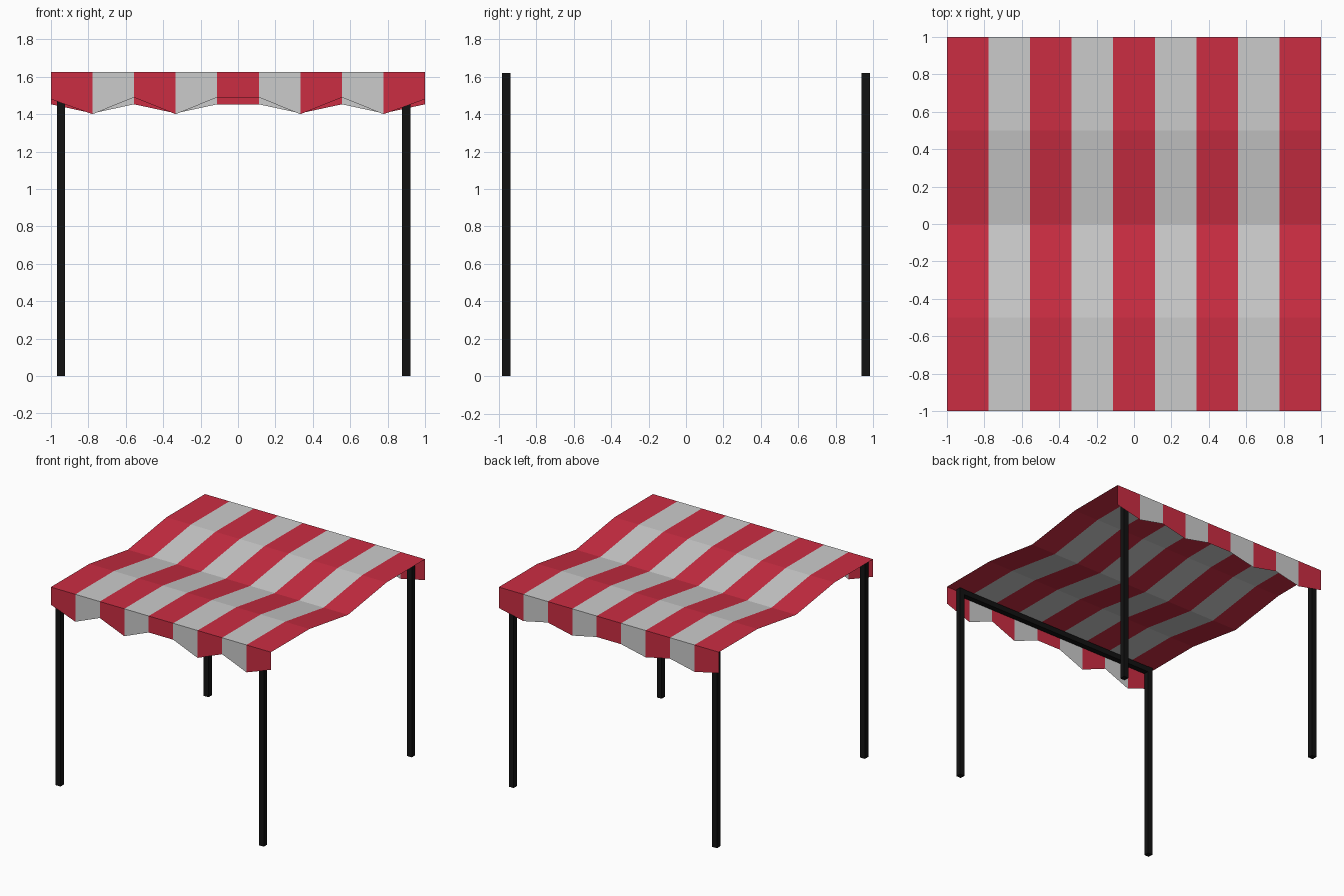
import bpy, bmesh

if "Cube" in bpy.data.objects:
    bpy.data.objects.remove(bpy.data.objects["Cube"])


def material(name, rgb):
    m = bpy.data.materials.new(name)
    m.diffuse_color = (*rgb, 1)
    m.use_nodes = True
    m.node_tree.nodes["Principled BSDF"].inputs["Base Color"].default_value = m.diffuse_color
    return m


red = material("red_cloth", (0.60, 0.026, 0.055))
grey = material("pale_cloth", (0.70, 0.70, 0.70))
black = material("black_metal", (0.006, 0.006, 0.006))

STRIPES = 9
XS = [-1 + 2 * i / STRIPES for i in range(STRIPES + 1)]
TOP = 1.625


def striped_cloth(name, rows):
    """Skin rows of points (one point per stripe edge) with alternating colours."""
    bm = bmesh.new()
    grid = [[bm.verts.new(p) for p in row] for row in rows]
    for a, b in zip(grid, grid[1:]):
        for i in range(STRIPES):
            f = bm.faces.new((a[i], a[i + 1], b[i + 1], b[i]))
            f.material_index = i % 2
    me = bpy.data.meshes.new(name)
    bm.to_mesh(me)
    bm.free()
    me.materials.append(red)
    me.materials.append(grey)
    ob = bpy.data.objects.new(name, me)
    bpy.context.collection.objects.link(ob)


def box(name, lo, hi):
    c = [(a + b) / 2 for a, b in zip(lo, hi)]
    bpy.ops.mesh.primitive_cube_add(size=1, location=c)
    ob = bpy.context.object
    ob.name = name
    ob.scale = [b - a for a, b in zip(lo, hi)]
    ob.data.materials.append(black)


# Canopy sheet sagging across the middle
sag = [(-1, TOP), (-0.5, TOP), (0, 1.55), (0.5, TOP), (1, TOP)]
striped_cloth("canopy", [[(x, y, z) for x in XS] for y, z in sag])

# Hanging valances with zigzag lower edges
front_hem = [1.48, 1.40, 1.49, 1.40, 1.49]
back_hem = [1.453, 1.405, 1.453, 1.405, 1.453]
for name, y, hem in (("front_valance", -1, front_hem), ("back_valance", 1, back_hem)):
    hem = hem + hem[::-1]
    rows = [[(x, y, z) for x, z in zip(XS, hem)], [(x, y, TOP) for x in XS]]
    striped_cloth(name, rows if y < 0 else rows[::-1])

# Square poles and the crossbars joining each pair
R = 0.022
LEFT, RIGHT = -0.947, 0.90
for end, y in (("front", -0.96), ("back", 0.96)):
    for side, x in (("left", LEFT), ("right", RIGHT)):
        box(f"{end}_{side}_pole", (x - R, y - R, 0), (x + R, y + R, 1.62))
    box(f"{end}_crossbar", (LEFT + R, y - R, 1.575), (RIGHT - R, y + R, 1.618))
